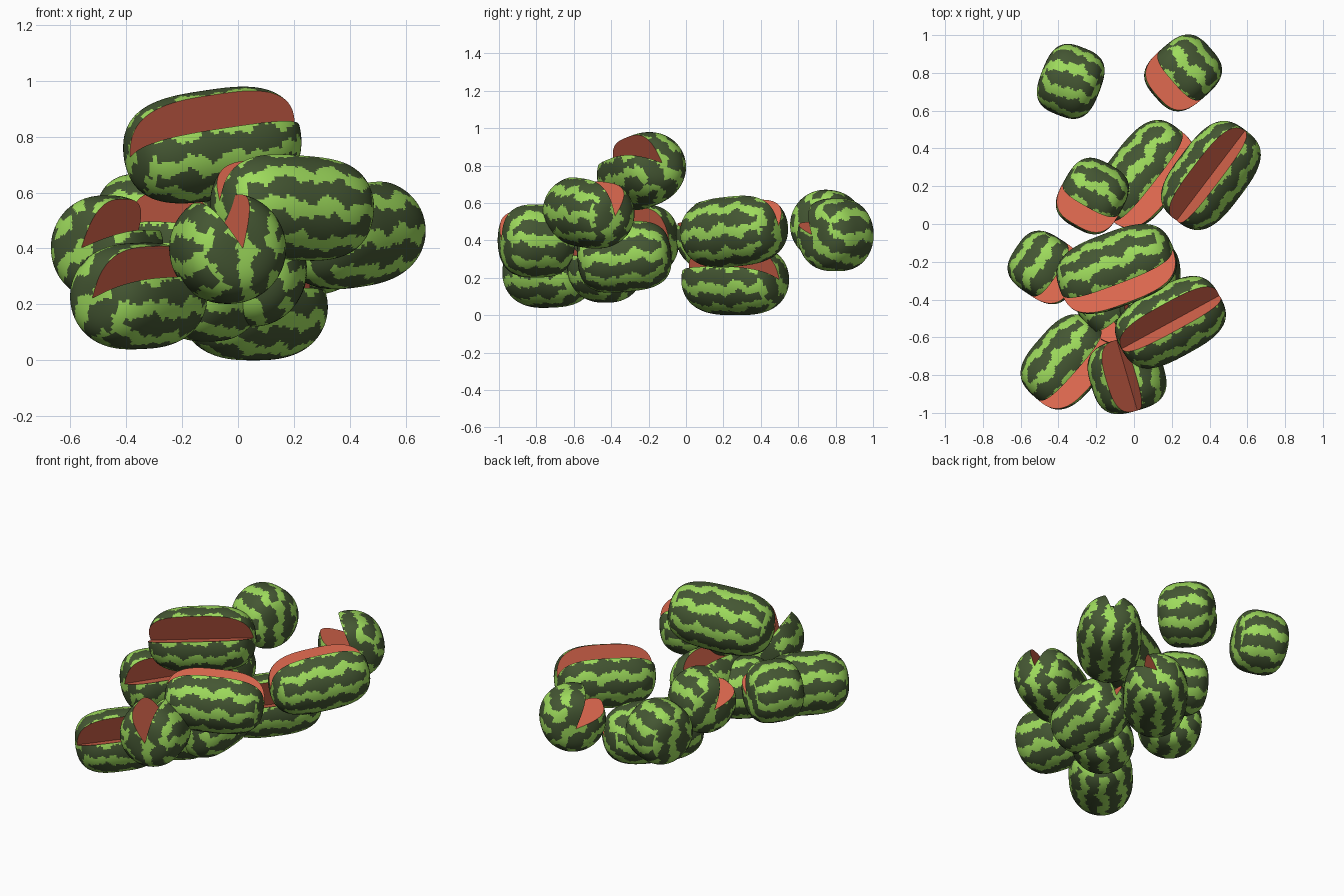
import bpy, bmesh, math, random
from mathutils import Vector, Matrix

if "Cube" in bpy.data.objects:
    bpy.data.objects.remove(bpy.data.objects["Cube"])

random.seed(4)
ROWS, SEGS, STRIPES, POWER = 64, 120, 9, 3.0


def material(name, rgb):
    m = bpy.data.materials.new(name)
    m.diffuse_color = (*rgb, 1)
    m.use_nodes = True
    m.node_tree.nodes["Principled BSDF"].inputs["Base Color"].default_value = m.diffuse_color
    return m


MATS = [material("dark green rind", (0.059, 0.095, 0.033)),
        material("light green stripe", (0.342, 0.710, 0.107)),
        material("red flesh", (0.730, 0.140, 0.078))]


def stripe_rule(half_len, radius):
    """Returns a test that is true on the wavy light stripes."""
    ph = [[random.uniform(0, 6.28) for _ in range(6)] for _ in range(STRIPES)]

    def wave(k, x, o):
        p = ph[k]
        return (0.06 * math.sin(x * 50 + p[o]) + 0.05 * math.sin(x * 95 + p[o + 1])
                + 0.03 * math.sin(x * 190 + p[o + 2]))

    def test(x, r, ang):
        y, z = r * math.sin(ang), r * math.cos(ang)
        along = x
        u = ang / (2 * math.pi) * STRIPES
        # on the blunt ends the stripes run straight across
        if r < 0.72 * radius:
            u = y / radius * STRIPES / (2 * math.pi) + STRIPES / 2
            along = x + z
        k = int(u) % STRIPES
        f = u - math.floor(u) + 0.10 * math.sin(along * 33 + ph[k][0])
        return 0.28 + wave(k, along, 0) < f < 0.71 + wave(k, along, 3)
    return test


def melon(name, centre, half_len, radius, axis, cut_dir, wedge=48):
    """Rounded melon along axis; a wedge facing cut_dir is missing down to its core."""
    bm = bmesh.new()
    gap = math.radians(wedge) / 2
    light = stripe_rule(half_len, radius)
    closed = wedge == 0
    n = SEGS if closed else SEGS + 1
    angles = [gap + (2 * math.pi - 2 * gap) * j / SEGS for j in range(n)]
    rings, core = [], []
    # rings of the rind, superellipse profile
    for i in range(1, ROWS):
        a = math.pi * i / ROWS
        c, s = math.cos(a), math.sin(a)
        d = (abs(c / half_len) ** POWER + abs(s / radius) ** POWER) ** (-1 / POWER)
        x, r = d * c, d * s
        rings.append((x, r, [bm.verts.new((x, r * math.sin(t), r * math.cos(t))) for t in angles]))
        if not closed:
            core.append(bm.verts.new((x, 0, 0)))
    tips = [bm.verts.new((half_len, 0, 0)), bm.verts.new((-half_len, 0, 0))]

    def face(vs, mat):
        f = bm.faces.new(vs)
        f.material_index = mat
        f.smooth = mat < 2

    for j in range(SEGS):
        k = (j + 1) % n
        mid = gap + (2 * math.pi - 2 * gap) * (j + 0.5) / SEGS
        for (x0, r0, p), (x1, r1, q) in zip(rings, rings[1:]):
            face((p[j], p[k], q[k], q[j]), int(light((x0 + x1) / 2, (r0 + r1) / 2, mid)))
        face((tips[0], rings[0][2][k], rings[0][2][j]), int(light(half_len, 0.005, mid)))
        face((tips[1], rings[-1][2][j], rings[-1][2][k]), int(light(-half_len, 0.005, mid)))
    # two flat flesh faces of the wedge
    if not closed:
        for e in (0, -1):
            for i in range(len(rings) - 1):
                face((core[i], core[i + 1], rings[i + 1][2][e], rings[i][2][e]), 2)
            face((tips[0], core[0], rings[0][2][e]), 2)
            face((tips[1], core[-1], rings[-1][2][e]), 2)
    bmesh.ops.recalc_face_normals(bm, faces=bm.faces)
    me = bpy.data.meshes.new(name)
    bm.to_mesh(me)
    bm.free()
    for m in MATS:
        me.materials.append(m)
    me.set_sharp_from_angle(angle=math.radians(40))
    ob = bpy.data.objects.new(name, me)
    bpy.context.collection.objects.link(ob)
    # x along the axis, z towards the wedge
    ax = Vector(axis).normalized()
    z = Vector(cut_dir)
    z = (z - ax * z.dot(ax)).normalized()
    y = z.cross(ax)
    rot = Matrix((ax, y, z)).transposed().to_4x4()
    ob.matrix_world = Matrix.Translation(centre) @ rot


# long melons
melon("top_melon", (-0.092, -0.238, 0.77), 0.318, 0.197, (0.93, 0.35, 0.14), (0.26, -0.70, 0.70))
melon("right_melon", (0.407, 0.257, 0.45), 0.30, 0.19, (0.60, 0.79, 0.09), (-0.11, 0.09, 1))
melon("front_right_melon", (0.193, -0.52, 0.55), 0.295, 0.19, (0.88, 0.48, -0.07), (-0.07, 0.12, 1))
melon("base_back_melon", (0.055, 0.263, 0.19), 0.30, 0.19, (0.62, 0.79, 0), (0.56, -0.43, 0.72))
melon("base_front_left_melon", (-0.355, -0.73, 0.23), 0.252, 0.19, (0.66, 0.75, 0.03), (0.54, -0.47, 0.72))
melon("base_middle_melon", (0.055, -0.33, 0.315), 0.25, 0.19, (0.05, 1, 0.10), (-0.15, 0, 1))
# short melons
melon("back_left_melon", (-0.335, 0.755, 0.48), 0.16, 0.19, (0.92, -0.36, 0.05), (0, 0, 1), 0)
melon("back_right_melon", (0.26, 0.80, 0.43), 0.17, 0.195, (0.66, -0.75, 0), (-0.54, -0.47, 0.70))
melon("middle_left_melon", (-0.22, 0.148, 0.425), 0.17, 0.19, (0.86, -0.48, 0), (-0.34, -0.61, 0.72))
melon("left_melon", (-0.468, -0.23, 0.402), 0.168, 0.188, (0.55, 0.83, 0), (0.60, -0.40, 0.70))
melon("front_melon", (-0.037, -0.80, 0.40), 0.195, 0.198, (-0.28, 0.96, 0), (-0.2, 0, 1))
melon("base_hidden_melon", (-0.11, -0.43, 0.255), 0.175, 0.188, (0.75, 0.66, 0), (0.48, -0.54, 0.70))
